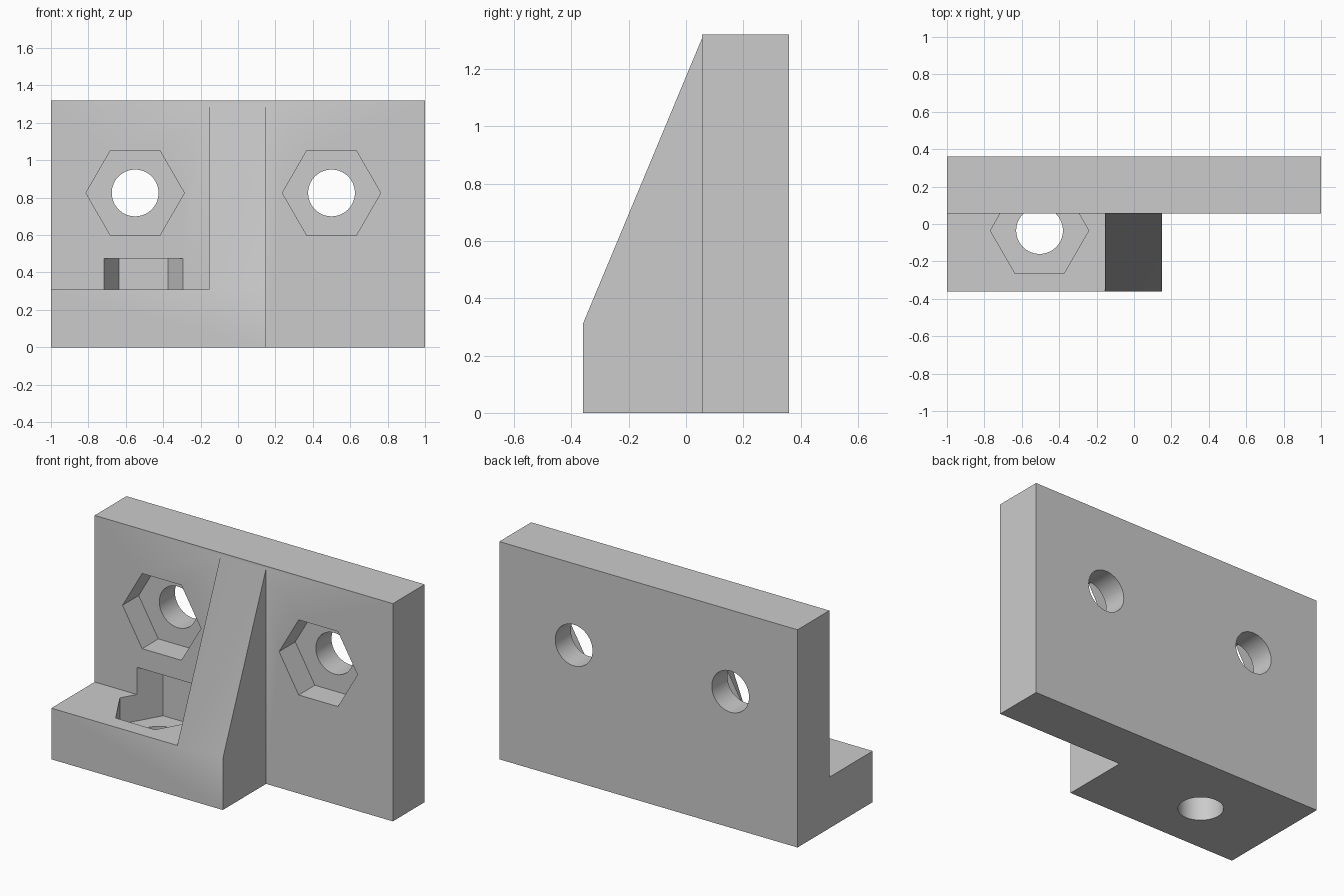
import bpy, bmesh, math
from mathutils import Matrix, Vector

cube = bpy.data.objects.get("Cube")
if cube:
    bpy.data.objects.remove(cube, do_unlink=True)

grey = bpy.data.materials.new("light grey")
grey.use_nodes = True
grey.diffuse_color = (0.6, 0.6, 0.6, 1)
grey.node_tree.nodes["Principled BSDF"].inputs["Base Color"].default_value = (0.6, 0.6, 0.6, 1)

WALL_FRONT, BACK, FRONT = 0.055, 0.36, -0.36
FOOT_TOP, HEIGHT = 0.31, 1.32
FLOOR = 0.15          # material left under each nut pocket
HEX_R, HOLE_R = 0.263, 0.125


def add_object(name, bm):
    bmesh.ops.recalc_face_normals(bm, faces=bm.faces)
    mesh = bpy.data.meshes.new(name)
    bm.to_mesh(mesh)
    bm.free()
    mesh.materials.append(grey)
    obj = bpy.data.objects.new(name, mesh)
    bpy.context.collection.objects.link(obj)
    return obj


def extrude_x(name, profile, x0, x1):
    """Side profile of (y, z) points swept along x."""
    bm = bmesh.new()
    face = bm.faces.new([bm.verts.new((x0, y, z)) for y, z in profile])
    ext = bmesh.ops.extrude_face_region(bm, geom=[face])["geom"]
    verts = [v for v in ext if isinstance(v, bmesh.types.BMVert)]
    bmesh.ops.translate(bm, verts=verts, vec=(x1 - x0, 0, 0))
    return add_object(name, bm)


def prism(name, sides, radius, start, end):
    """Cutter prism between two points, with corners pointing along x."""
    start, end = Vector(start), Vector(end)
    axis = end - start
    turn = Matrix.Rotation(math.pi / 2, 4, 'X') if abs(axis.y) > abs(axis.z) else Matrix()
    spin = Matrix.Rotation(math.pi / 2, 4, 'Z')
    bm = bmesh.new()
    bmesh.ops.create_cone(bm, cap_ends=True, segments=sides, radius1=radius, radius2=radius,
                          depth=axis.length,
                          matrix=Matrix.Translation((start + end) / 2) @ turn @ spin)
    obj = add_object(name, bm)
    obj.hide_render = True
    return obj


def combine(target, other, operation):
    mod = target.modifiers.new(operation, 'BOOLEAN')
    mod.operation, mod.solver, mod.object = operation, 'EXACT', other
    bpy.context.view_layer.objects.active = target
    bpy.ops.object.modifier_apply(modifier=mod.name)
    bpy.data.objects.remove(other, do_unlink=True)


# Upright plate, foot and sloping rib joined into one body
bracket = extrude_x("mounting_bracket", [(WALL_FRONT, 0), (BACK, 0), (BACK, HEIGHT),
                                         (WALL_FRONT, HEIGHT)], -1, 1)
foot = extrude_x("foot", [(FRONT, 0), (0.2, 0), (0.2, FOOT_TOP), (FRONT, FOOT_TOP)], -1, -0.155)
rib = extrude_x("rib", [(FRONT, 0), (0.2, 0), (0.2, 1.305), (WALL_FRONT, 1.305),
                        (FRONT, FOOT_TOP)], -0.155, 0.15)
combine(foot, rib, 'UNION')
combine(bracket, foot, 'UNION')

# Nut pockets and bolt holes through the plate
for x in (-0.55, 0.5):
    z = 0.825
    combine(bracket, prism("nut_cutter", 6, HEX_R, (x, WALL_FRONT - 0.1, z),
                           (x, BACK - FLOOR, z)), 'DIFFERENCE')
    combine(bracket, prism("hole_cutter", 64, HOLE_R, (x, 0, z), (x, 0.5, z)), 'DIFFERENCE')

# Nut pocket in the foot, running back into the plate, with its bolt hole
x, y = -0.505, -0.035
combine(bracket, prism("nut_cutter", 6, HEX_R, (x, y, FLOOR), (x, y, 0.475)), 'DIFFERENCE')
combine(bracket, prism("hole_cutter", 64, HOLE_R, (x, y, -0.1), (x, y, 0.3)), 'DIFFERENCE')

# Merge coplanar faces, then smooth the bores and keep the edges sharp
bm = bmesh.new()
bm.from_mesh(bracket.data)
bmesh.ops.remove_doubles(bm, verts=bm.verts, dist=0.0001)
bmesh.ops.dissolve_limit(bm, angle_limit=math.radians(0.5), verts=bm.verts, edges=bm.edges)
bm.to_mesh(bracket.data)
bm.free()
bpy.ops.object.select_all(action='DESELECT')
bracket.select_set(True)
bpy.context.view_layer.objects.active = bracket
bpy.ops.object.shade_smooth_by_angle(angle=math.radians(30))
